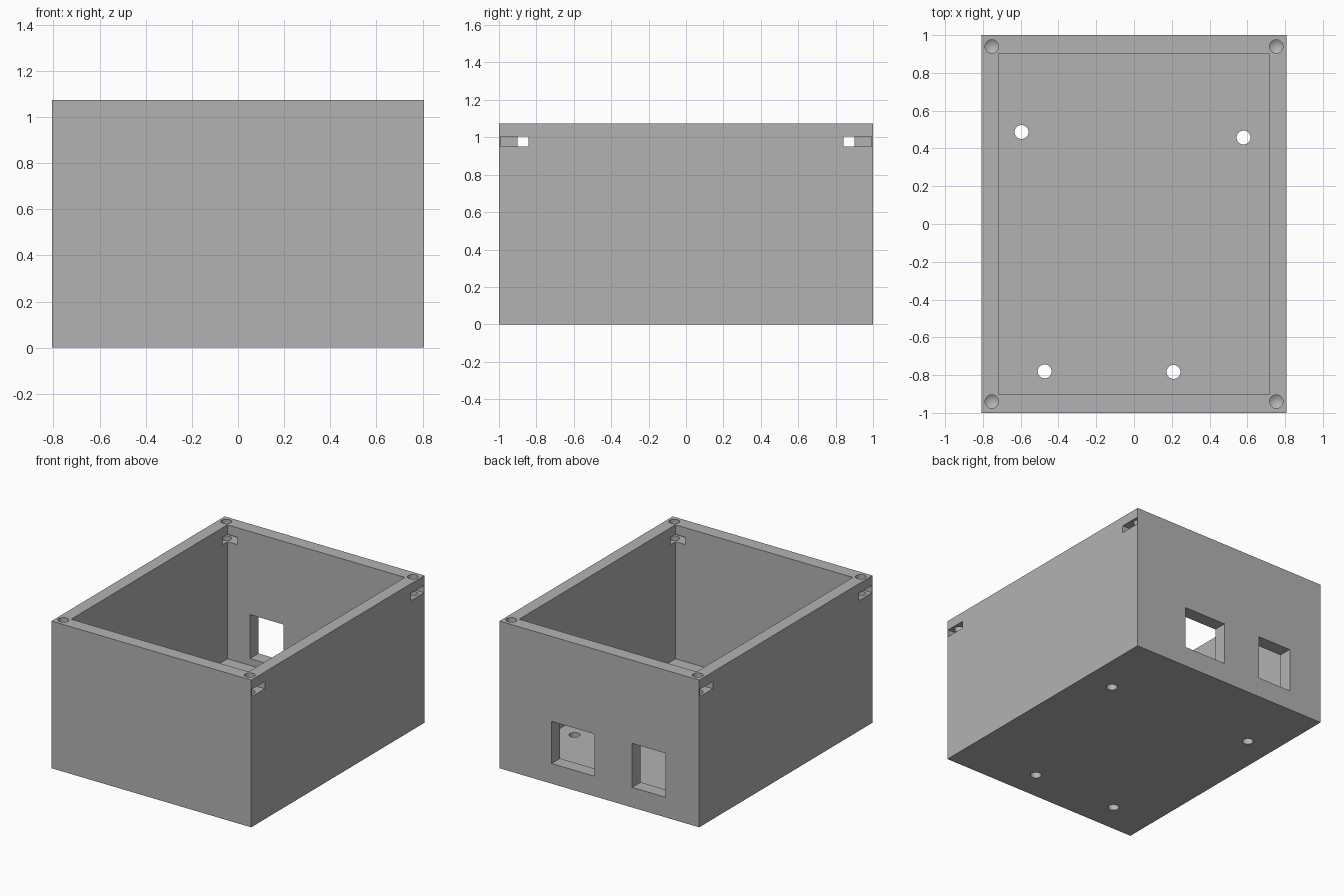
import bpy
import bmesh
from mathutils import Matrix, Vector

if "Cube" in bpy.data.objects:
    bpy.data.objects.remove(bpy.data.objects["Cube"], do_unlink=True)

W, D, H = 0.807, 1.0, 1.075          # half width, half depth, height
WALL_X, WALL_Y, FLOOR = 0.09, 0.098, 0.097
OVER = 0.1                           # cutter overshoot past open faces

grey = bpy.data.materials.new("plain_grey")
grey.use_nodes = True
grey.diffuse_color = (0.45, 0.45, 0.45, 1)
grey.node_tree.nodes["Principled BSDF"].inputs["Base Color"].default_value = grey.diffuse_color


def finish(name, bm):
    mesh = bpy.data.meshes.new(name)
    bmesh.ops.recalc_face_normals(bm, faces=bm.faces)
    bm.to_mesh(mesh)
    bm.free()
    mesh.materials.append(grey)
    obj = bpy.data.objects.new(name, mesh)
    bpy.context.collection.objects.link(obj)
    return obj


def block(name, low, high):
    low, high = Vector(low), Vector(high)
    bm = bmesh.new()
    matrix = Matrix.Translation((low + high) / 2) @ Matrix.Diagonal((high - low).to_4d())
    bmesh.ops.create_cube(bm, size=1, matrix=matrix)
    return finish(name, bm)


def drill(name, x, y, z0, z1, radius, tip=0):
    bm = bmesh.new()
    bmesh.ops.create_cone(bm, cap_ends=True, segments=32, radius1=radius, radius2=radius,
                          depth=z1 - z0, matrix=Matrix.Translation((x, y, (z0 + z1) / 2)))
    if tip:
        bottom = min(bm.faces, key=lambda f: f.calc_center_median().z)
        centre = bmesh.ops.poke(bm, faces=[bottom])["verts"][0]
        centre.co.z -= tip
    return finish(name, bm)


# Solid case and its cavity
case = block("case", (-W, -D, 0), (W, D, H))
cutters = [block("cavity", (-W + WALL_X, -D + WALL_Y, FLOOR), (W - WALL_X, D - WALL_Y, H + OVER))]

# Port openings through the back wall
for x0, x1, top in ((0.04, 0.386, 0.455), (-0.535, -0.265, 0.468)):
    cutters.append(block("port", (x0, 0.8, 0.147), (x1, D + OVER, top)))

# Mounting holes through the floor
for x, y in ((-0.595, 0.487), (0.58, 0.458), (-0.473, -0.78), (0.209, -0.783)):
    cutters.append(drill("mounting_hole", x, y, -OVER, FLOOR + OVER, 0.037))

# Corner screw holes with a sideways nut slot crossing each
for sx in (-1, 1):
    for sy in (-1, 1):
        xs = sorted((sx * 0.635, sx * (W + OVER)))
        ys = sorted((sy * 0.843, sy * 0.993))
        cutters.append(block("nut_slot", (xs[0], ys[0], 0.952), (xs[1], ys[1], 1.005)))
        cutters.append(drill("screw_hole", sx * 0.753, sy * 0.94, 0.8, H + OVER, 0.0355, 0.025))

# Cut everything out of the case
bpy.ops.object.select_all(action="DESELECT")
case.select_set(True)
bpy.context.view_layer.objects.active = case
for cutter in cutters:
    mod = case.modifiers.new(cutter.name, "BOOLEAN")
    mod.operation = "DIFFERENCE"
    mod.solver = "EXACT"
    mod.object = cutter
    bpy.ops.object.modifier_apply(modifier=mod.name)
    bpy.data.objects.remove(cutter, do_unlink=True)
bpy.ops.object.shade_smooth_by_angle(angle=0.5)
